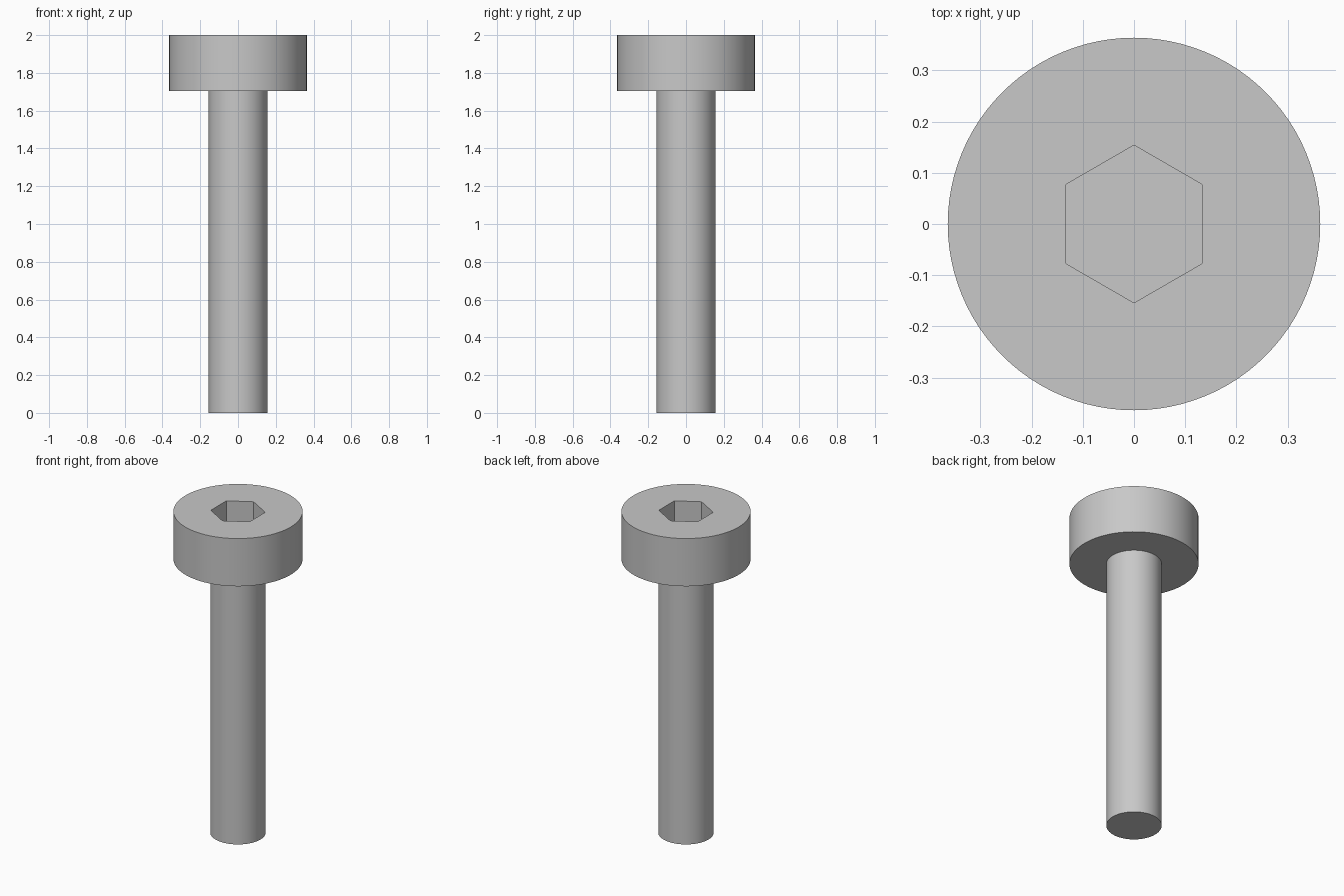
import bpy
import bmesh
import math

cube = bpy.data.objects.get("Cube")
if cube:
    bpy.data.objects.remove(cube)

SIDES = 96
HEAD_R, SHANK_R, HEX_R = 0.364, 0.156, 0.154
HEAD_Z, TOP_Z, SOCKET_Z = 1.703, 2.0, 1.83

steel = bpy.data.materials.new("steel_grey")
steel.use_nodes = True
colour = (0.58, 0.58, 0.58, 1)
steel.diffuse_color = colour
steel.node_tree.nodes["Principled BSDF"].inputs["Base Color"].default_value = colour


def ring(bm, radius, z, sides, turn=0.0):
    """Closed loop of vertices joined by edges."""
    angles = [turn + math.tau * i / sides for i in range(sides)]
    verts = [bm.verts.new((radius * math.cos(a), radius * math.sin(a), z)) for a in angles]
    edges = [bm.edges.new((verts[i - 1], verts[i])) for i in range(sides)]
    return verts, edges


def wall(bm, a, b):
    """Quads between two rings with the same number of sides."""
    for i in range(len(a)):
        bm.faces.new((a[i - 1], a[i], b[i], b[i - 1]))


bm = bmesh.new()

# Shank, underside of the head and head side
levels = [(SHANK_R, 0), (SHANK_R, HEAD_Z), (HEAD_R, HEAD_Z), (HEAD_R, TOP_Z)]
rings = [ring(bm, r, z, SIDES) for r, z in levels]
for lower, upper in zip(rings, rings[1:]):
    wall(bm, lower[0], upper[0])
bm.faces.new(rings[0][0])

# Hexagonal socket with its floor
rim, rim_edges = ring(bm, HEX_R, TOP_Z, 6, math.pi / 6)
floor, _ = ring(bm, HEX_R, SOCKET_Z, 6, math.pi / 6)
wall(bm, rim, floor)
bm.faces.new(floor)

# Flat top of the head around the socket
bmesh.ops.triangle_fill(bm, edges=rings[-1][1] + rim_edges,
                        use_beauty=True, normal=(0, 0, 1))
bmesh.ops.recalc_face_normals(bm, faces=bm.faces)

mesh = bpy.data.meshes.new("socket_head_bolt")
bm.to_mesh(mesh)
bm.free()
mesh.materials.append(steel)
bolt = bpy.data.objects.new("socket_head_bolt", mesh)
bpy.context.collection.objects.link(bolt)

# Smooth round sides, sharp rims
bpy.ops.object.select_all(action="DESELECT")
bolt.select_set(True)
bpy.context.view_layer.objects.active = bolt
bpy.ops.object.shade_smooth_by_angle(angle=math.radians(30))
